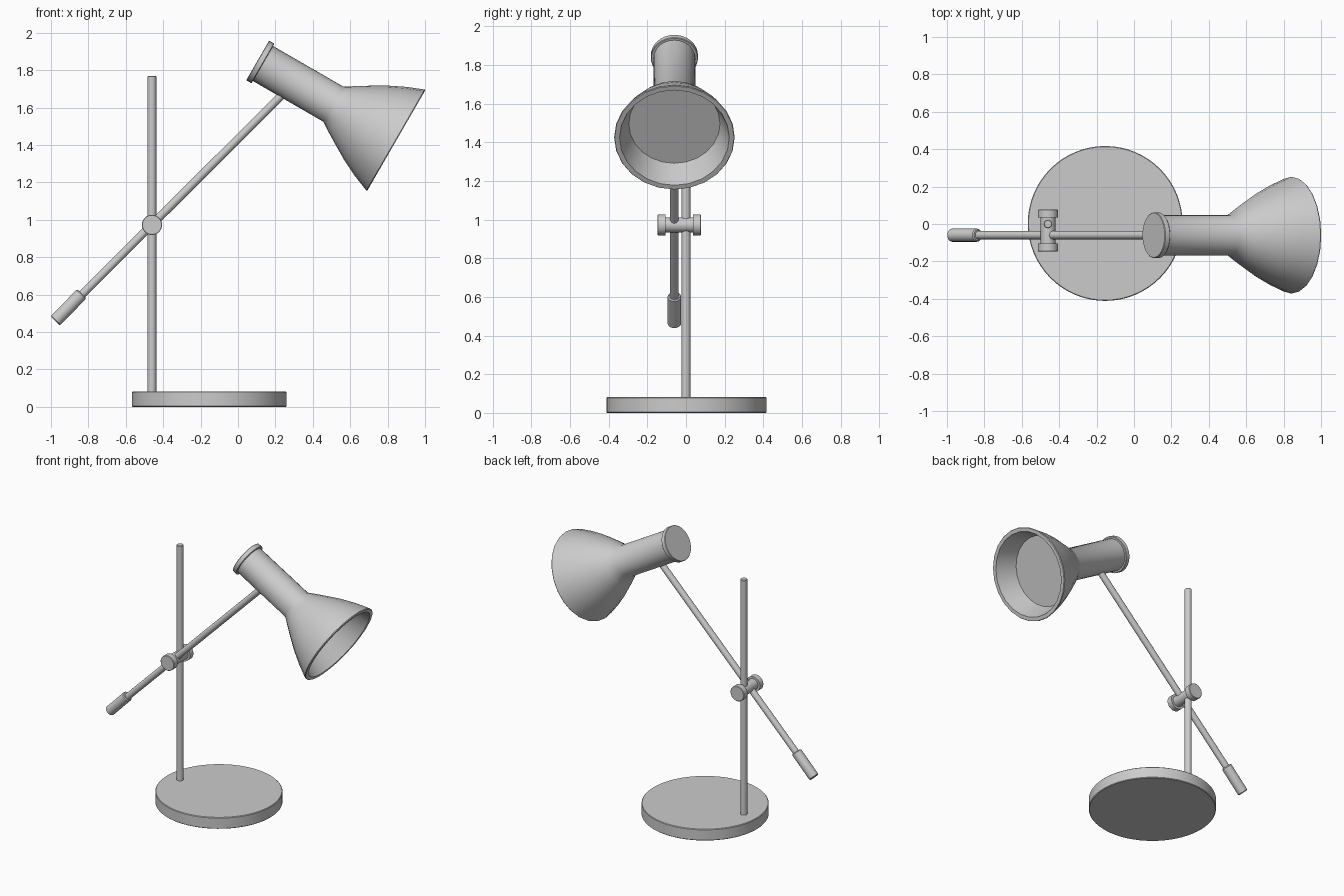
import bpy, bmesh, math
from mathutils import Vector

if "Cube" in bpy.data.objects:
    bpy.data.objects.remove(bpy.data.objects["Cube"])


def lathe(name, origin, axis, profile, segments=32):
    """Revolve (radius, distance) pairs about an axis; radius 0 makes a pole."""
    bm = bmesh.new()
    rings = []
    for r, d in profile:
        if r == 0:
            rings.append([bm.verts.new((0, 0, d))])
        else:
            rings.append([bm.verts.new((r * math.cos(2 * math.pi * i / segments),
                                        r * math.sin(2 * math.pi * i / segments), d))
                          for i in range(segments)])
    for a, b in zip(rings, rings[1:]):
        for i in range(segments):
            j = (i + 1) % segments
            if len(a) == 1:
                bm.faces.new((a[0], b[j], b[i]))
            elif len(b) == 1:
                bm.faces.new((a[i], a[j], b[0]))
            else:
                bm.faces.new((a[i], a[j], b[j], b[i]))
    bmesh.ops.recalc_face_normals(bm, faces=bm.faces)
    mesh = bpy.data.meshes.new(name)
    bm.to_mesh(mesh)
    bm.free()
    ob = bpy.data.objects.new(name, mesh)
    bpy.context.collection.objects.link(ob)
    ob.location = origin
    ob.rotation_euler = Vector(axis).to_track_quat('Z', 'Y').to_euler()
    bpy.ops.object.select_all(action='DESELECT')
    ob.select_set(True)
    bpy.context.view_layer.objects.active = ob
    bpy.ops.object.shade_smooth_by_angle(angle=math.radians(35))
    return ob


def rod(name, start, end, r, bevel, segments=24):
    """Solid cylinder between two points with chamfered ends."""
    start, end = Vector(start), Vector(end)
    n = (end - start).length
    return lathe(name, start, end - start,
                 [(0, 0), (r - bevel, 0), (r, bevel), (r, n - bevel), (r - bevel, n), (0, n)],
                 segments)


POLE_X, ARM_Y, JOINT_Z = -0.46, -0.06, 0.973

# Base disc and upright pole
rod("base", (-0.154, 0.003, 0), (-0.154, 0.003, 0.082), 0.414, 0.004, 64)
rod("pole", (POLE_X, 0, 0.07), (POLE_X, 0, 1.77), 0.023, 0.004)

# Clamp joint: spool with a knob at each end
knob, core = 0.054, 0.039
lathe("clamp_joint", (POLE_X, -0.147, JOINT_Z), (0, 1, 0),
      [(0, 0), (knob - 0.003, 0), (knob, 0.003), (knob, 0.042), (core, 0.042),
       (core, 0.182), (knob, 0.182), (knob, 0.221), (knob - 0.003, 0.224), (0, 0.224)])

# Diagonal arm and its grip
rod("arm", (-0.90, ARM_Y, 0.535), (0.25, ARM_Y, 1.682), 0.022, 0.003)
rod("arm_grip", (-0.835, ARM_Y, 0.605), (-0.977, ARM_Y, 0.459), 0.035, 0.006)

# Lamp head: cap, socket tube, flared shade, closed inner disc
head = (0.105, ARM_Y, 1.852)
down = (math.cos(math.radians(30)), 0, -0.5)
lathe("socket_cap", head, down,
      [(0, 0), (0.119, 0), (0.122, 0.003), (0.122, 0.030), (0.119, 0.033), (0, 0.033)])
lathe("lamp_shade", head, down,
      [(0, 0.02), (0.108, 0.02), (0.108, 0.468), (0.145, 0.525), (0.181, 0.584),
       (0.231, 0.669), (0.275, 0.759), (0.312, 0.851), (0.309, 0.856),
       (0.284, 0.856), (0.255, 0.769), (0.236, 0.712), (0, 0.712)], 24)
